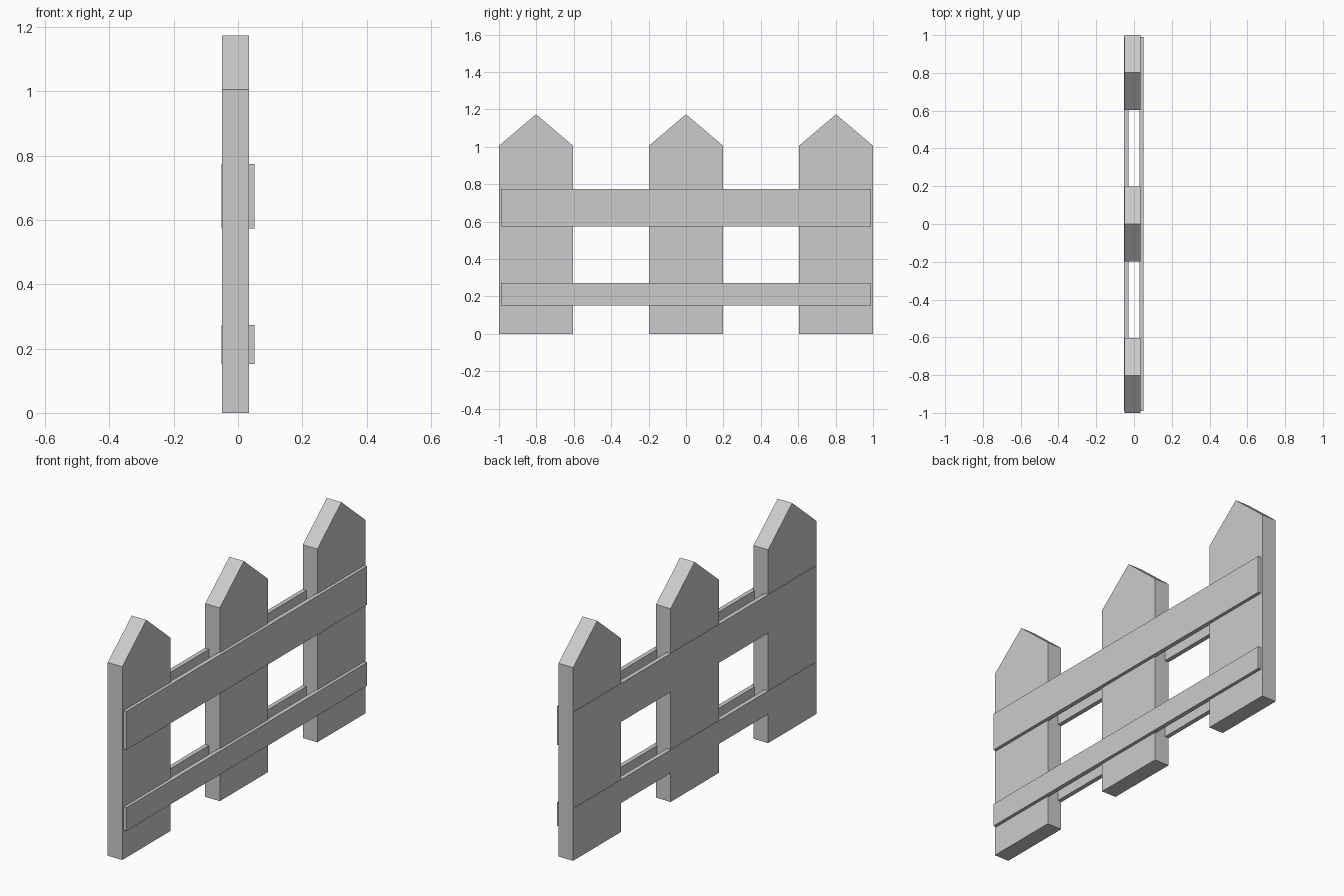
import bpy

if "Cube" in bpy.data.objects:
    bpy.data.objects.remove(bpy.data.objects["Cube"])


def prism(name, outline, x0, x1):
    """Extrude a (y, z) outline along x."""
    n = len(outline)
    verts = [(x, y, z) for x in (x0, x1) for y, z in outline]
    faces = [tuple(reversed(range(n))), tuple(range(n, 2 * n))]
    faces += [(i, (i + 1) % n, n + (i + 1) % n, n + i) for i in range(n)]
    mesh = bpy.data.meshes.new(name)
    mesh.from_pydata(verts, [], faces)
    obj = bpy.data.objects.new(name, mesh)
    bpy.context.collection.objects.link(obj)
    return obj


# Pointed pickets
half = 0.198
for name, y in (("left", -0.802), ("middle", 0.0), ("right", 0.802)):
    prism(f"{name}_picket",
          [(y - half, 0), (y + half, 0), (y + half, 1.006),
           (y, 1.174), (y - half, 1.006)],
          -0.05, 0.034)

# Horizontal rails on both faces of the fence
length = 0.99
for level, z0, z1 in (("lower", 0.152, 0.273), ("upper", 0.574, 0.774)):
    outline = [(-length, z0), (length, z0), (length, z1), (-length, z1)]
    prism(f"{level}_outer_rail", outline, 0.028, 0.051)
    prism(f"{level}_inner_rail", outline, -0.052, -0.029)
